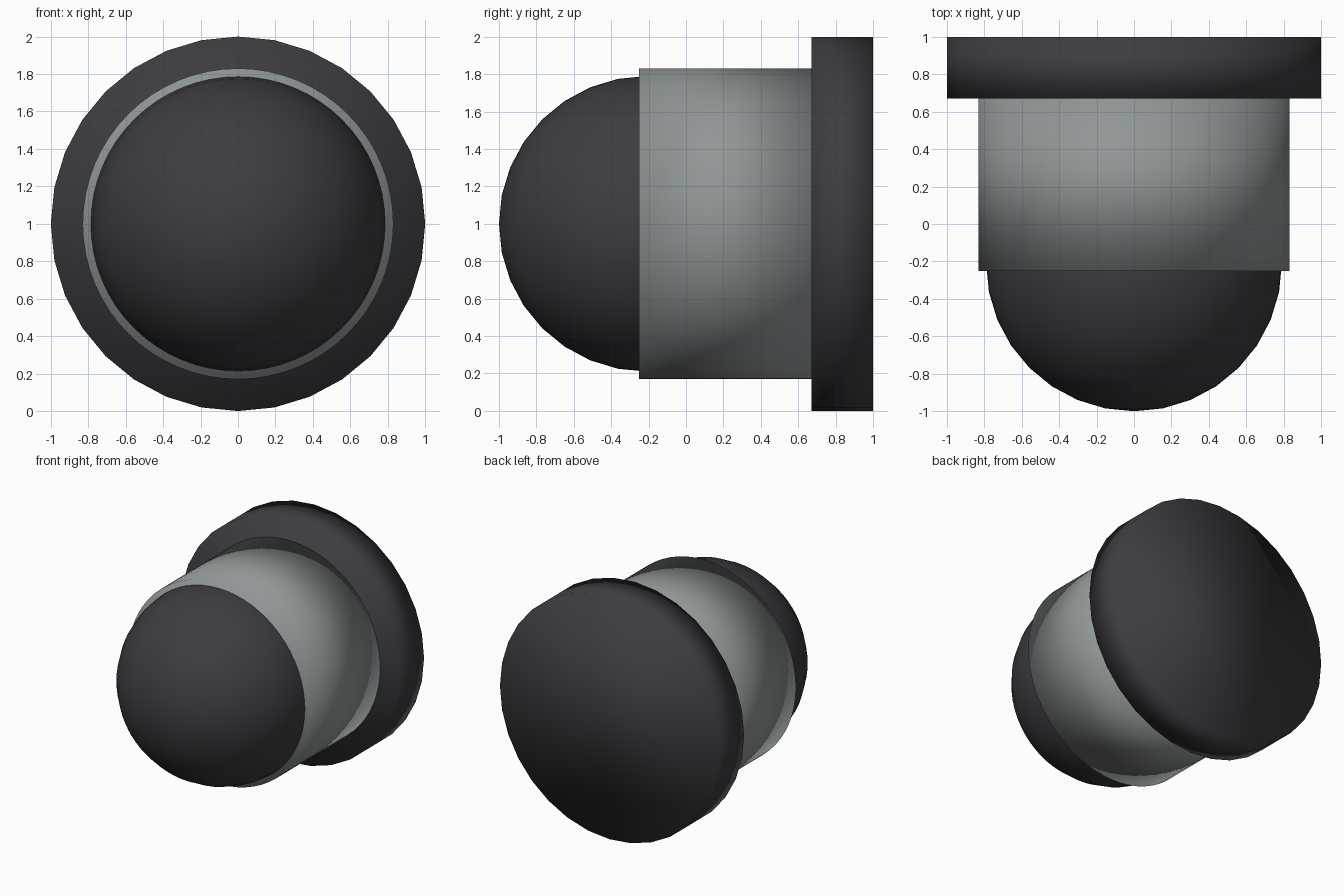
import bpy
import math

if "Cube" in bpy.data.objects:
    bpy.data.objects.remove(bpy.data.objects["Cube"])


def material(name, color):
    m = bpy.data.materials.new(name)
    m.diffuse_color = (*color, 1.0)
    m.use_nodes = True
    m.node_tree.nodes["Principled BSDF"].inputs["Base Color"].default_value = m.diffuse_color
    return m


dark = material("dark charcoal", (0.045, 0.045, 0.054))
grey = material("metal grey", (0.28, 0.305, 0.31))

ALONG_Y = (math.radians(90), 0, 0)


def finish(name, mat):
    # Bake the rotation and shade the part fully smooth
    ob = bpy.context.object
    ob.name = name
    ob.data.materials.append(mat)
    bpy.ops.object.transform_apply(location=False, rotation=True, scale=True)
    bpy.ops.object.shade_smooth()
    return ob


def disc(name, radius, y0, y1, sides, mat):
    bpy.ops.mesh.primitive_cylinder_add(
        vertices=sides, radius=radius, depth=y1 - y0,
        location=(0, (y0 + y1) / 2, 1), rotation=ALONG_Y)
    return finish(name, mat)


# Wide rear flange and the grey barrel in front of it
disc("flange", 1.0, 0.67, 1.0, 32, dark)
disc("barrel", 0.83, -0.25, 0.67, 64, grey)

# Rounded front cap, pole pointing forward
bpy.ops.mesh.primitive_uv_sphere_add(
    segments=64, ring_count=16, radius=0.79,
    location=(0, -0.21, 1), rotation=ALONG_Y)
finish("dome", dark)
